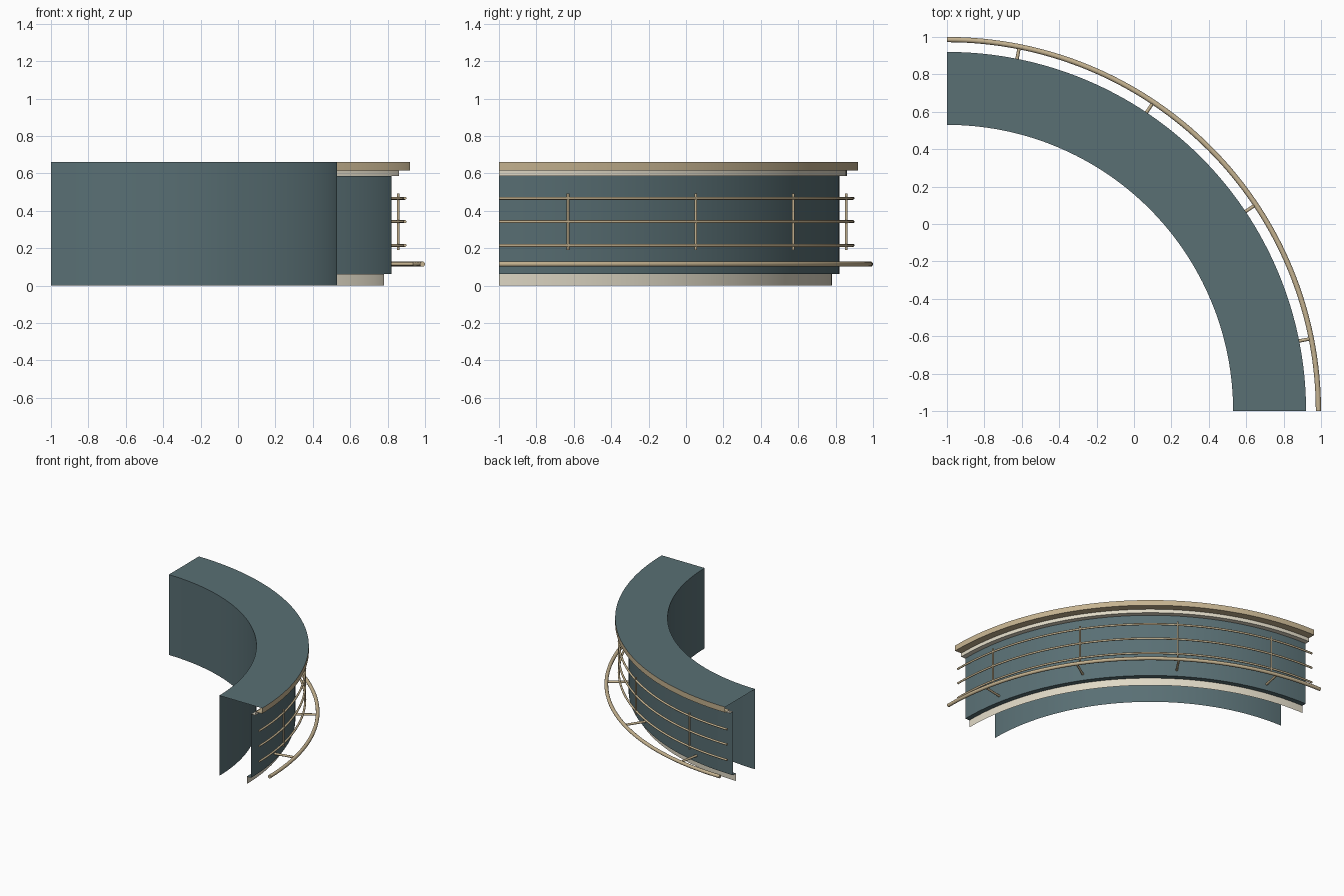
import bpy
import math
from mathutils import Vector

cube = bpy.data.objects.get("Cube")
if cube:
    bpy.data.objects.remove(cube, do_unlink=True)

CENTRE = Vector((-1, -1, 0))
STEPS = 64


def material(name, colour):
    mat = bpy.data.materials.new(name)
    mat.use_nodes = True
    mat.diffuse_color = (*colour, 1)
    mat.node_tree.nodes["Principled BSDF"].inputs["Base Color"].default_value = (*colour, 1)
    return mat


TEAL = material("slate teal", (0.10, 0.16, 0.175))
TAN = material("tan wood", (0.56, 0.45, 0.28))
CREAM = material("cream trim", (0.74, 0.69, 0.56))


def polar(radius, angle, z):
    return CENTRE + Vector((radius * math.cos(angle), radius * math.sin(angle), z))


def finish(obj, mat):
    obj.data.materials.append(mat)
    bpy.ops.object.select_all(action="DESELECT")
    obj.select_set(True)
    bpy.context.view_layer.objects.active = obj
    bpy.ops.object.shade_smooth_by_angle(angle=math.radians(40))


def sweep(name, profile, mat, closed=False):
    """Sweep a (radius, z) profile through the quarter circle."""
    n = len(profile)
    verts = [polar(r, math.pi / 2 * i / STEPS, z)
             for i in range(STEPS + 1) for r, z in profile]
    faces = []
    for i in range(STEPS):
        for j in range(n if closed else n - 1):
            a, b = i * n + j, i * n + (j + 1) % n
            faces.append((a, a + n, b + n, b))
    if closed:
        faces.append(tuple(range(n)))
        faces.append(tuple(reversed(range(STEPS * n, STEPS * n + n))))
    mesh = bpy.data.meshes.new(name)
    mesh.from_pydata(verts, [], faces)
    obj = bpy.data.objects.new(name, mesh)
    bpy.context.collection.objects.link(obj)
    finish(obj, mat)


def rail(name, radius, z, thickness, mat):
    circle = [(radius + thickness * math.cos(a), z - thickness * math.sin(a))
              for a in (math.tau * k / 12 for k in range(12))]
    sweep(name, circle, mat, closed=True)


def rod(name, start, end, thickness, mat):
    axis = end - start
    bpy.ops.mesh.primitive_cylinder_add(
        vertices=12, radius=thickness, depth=axis.length,
        location=(start + end) / 2,
        rotation=axis.to_track_quat("Z", "Y").to_euler())
    obj = bpy.context.object
    obj.name = name
    finish(obj, mat)


# Hollow counter shell, open at both ends
INNER, OUTER = 1.53, 1.92
TOP, LIP, TRIM, KICK = 0.66, 0.615, 0.585, 0.062
sweep("inner_wall_and_top", [(OUTER, TOP), (INNER, TOP), (INNER, 0)], TEAL)
sweep("counter_edge", [(1.86, LIP), (OUTER, LIP), (OUTER, TOP)], TAN)
sweep("under_trim", [(1.82, TRIM), (1.86, TRIM), (1.86, LIP)], CREAM)
sweep("front_wall", [(1.78, KICK), (1.82, KICK), (1.82, TRIM)], TEAL)
sweep("toe_kick", [(1.78, 0), (1.78, KICK)], CREAM)

# Decorative rails and the foot rail
for i, z in enumerate((0.215, 0.342, 0.467)):
    rail(f"front_rail_{i + 1}", 1.893, z, 0.008, TAN)
rail("foot_rail", 1.986, 0.115, 0.014, TAN)

# Posts and foot rail brackets, evenly spaced
for i in range(4):
    angle = math.pi / 2 * (i + 0.5) / 4
    rod(f"rail_post_{i + 1}", polar(1.893, angle, 0.19), polar(1.893, angle, 0.492), 0.007, TAN)
    rod(f"foot_bracket_{i + 1}", polar(1.82, angle, 0.115), polar(1.986, angle, 0.115), 0.009, TAN)
